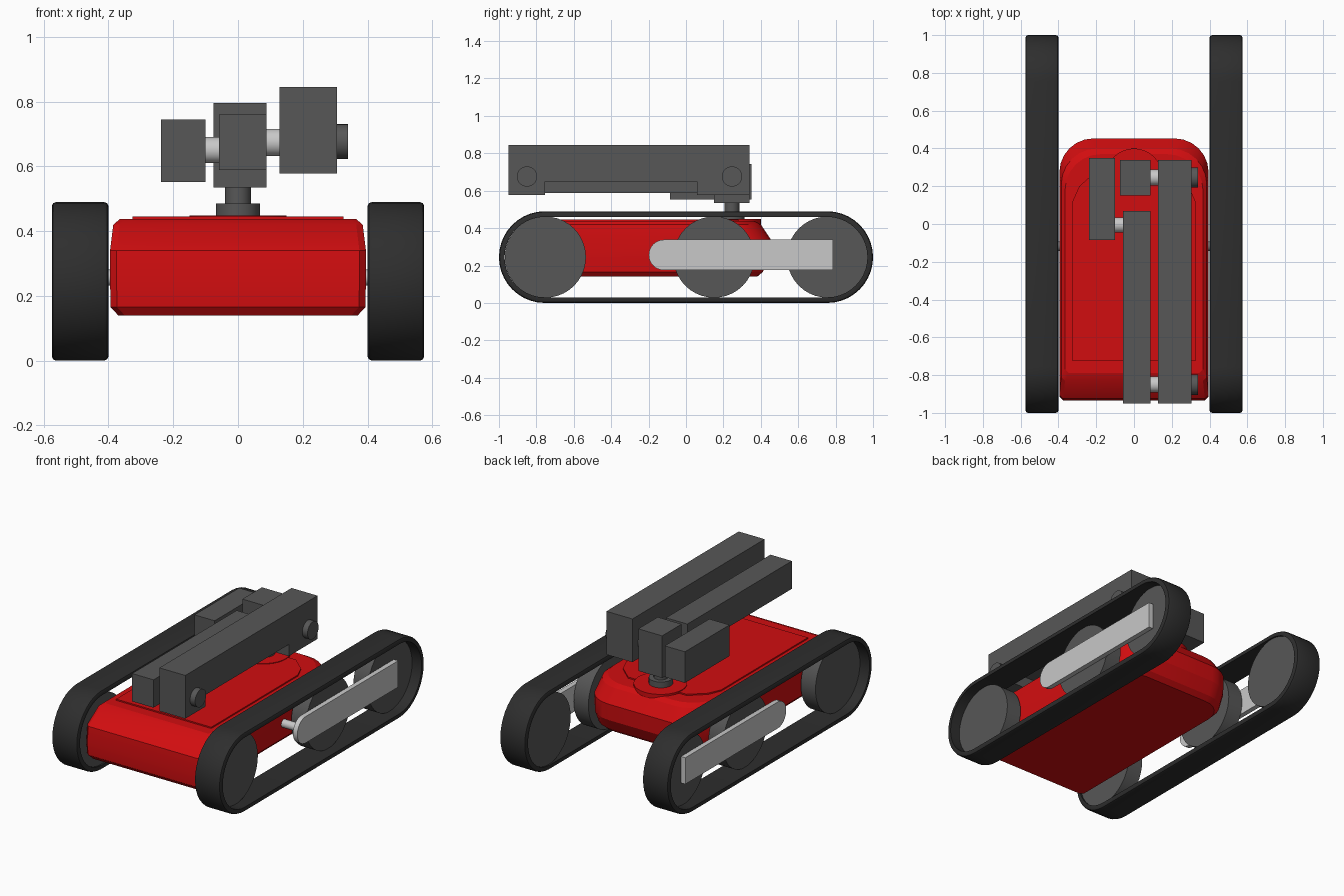
import bpy, bmesh, math
from mathutils import Vector

if "Cube" in bpy.data.objects:
    bpy.data.objects.remove(bpy.data.objects["Cube"])


def material(name, rgb):
    m = bpy.data.materials.new(name)
    m.diffuse_color = (*rgb, 1)
    m.use_nodes = True
    m.node_tree.nodes["Principled BSDF"].inputs["Base Color"].default_value = m.diffuse_color
    return m


RED = material("red paint", (0.64, 0.004, 0.005))
GREY = material("dark grey", (0.095, 0.095, 0.095))
RUBBER = material("black rubber", (0.027, 0.027, 0.027))
LIGHT = material("light metal", (0.58, 0.58, 0.58))


def finish(name, bm, mat, angle=30):
    bmesh.ops.recalc_face_normals(bm, faces=bm.faces)
    me = bpy.data.meshes.new(name)
    bm.to_mesh(me)
    bm.free()
    me.materials.append(mat)
    ob = bpy.data.objects.new(name, me)
    bpy.context.collection.objects.link(ob)
    bpy.ops.object.select_all(action='DESELECT')
    ob.select_set(True)
    bpy.context.view_layer.objects.active = ob
    bpy.ops.object.shade_smooth_by_angle(angle=math.radians(angle))
    return ob


def loft(name, rings, mat, closed=False, angle=30):
    """Skin a list of point rings; cap the ends unless the loft is closed."""
    bm = bmesh.new()
    vs = [[bm.verts.new(p) for p in r] for r in rings]
    pairs = list(zip(vs, vs[1:])) + ([(vs[-1], vs[0])] if closed else [])
    for a, b in pairs:
        n = len(a)
        for i in range(n):
            j = (i + 1) % n
            bm.faces.new((a[i], a[j], b[j], b[i]))
    if not closed:
        bm.faces.new(vs[0])
        bm.faces.new(vs[-1])
    return finish(name, bm, mat, angle)


def side_plate(name, profile, x0, x1, mat):
    """Extrude a (y, z) profile along x."""
    return loft(name, [[(x, y, z) for y, z in profile] for x in (x0, x1)], mat)


def box(name, x0, x1, y0, y1, z0, z1, mat):
    return side_plate(name, [(y0, z0), (y1, z0), (y1, z1), (y0, z1)], x0, x1, mat)


def circle(n, r):
    return [(r * math.cos(2 * math.pi * i / n), r * math.sin(2 * math.pi * i / n)) for i in range(n)]


def cyl_x(name, x0, x1, y, z, r, mat, n=32):
    return side_plate(name, [(y + a, z + b) for a, b in circle(n, r)], x0, x1, mat)


def cyl_z(name, x, y, z0, z1, r, mat, n=32):
    return loft(name, [[(x + a, y + b, z) for a, b in circle(n, r)] for z in (z0, z1)], mat)


# Body hull: stacked outlines with square front and rounded rear corners
def outline(hw, yf, yr, rad, z, ch=0.02):
    half = [(hw - ch, yf), (hw, yf + ch)]
    for i in range(7):
        a = math.pi / 2 * i / 6
        half.append((hw - rad + rad * math.cos(a), yr - rad + rad * math.sin(a)))
    return [(x, y, z) for x, y in half] + [(-x, y, z) for x, y in reversed(half)]


loft("body_hull", [
    outline(0.37, -0.91, 0.38, 0.15, 0.14),
    outline(0.393, -0.93, 0.41, 0.17, 0.165),
    outline(0.395, -0.935, 0.45, 0.18, 0.24),
    outline(0.395, -0.925, 0.453, 0.18, 0.34),
    outline(0.385, -0.83, 0.40, 0.19, 0.42),
    outline(0.365, -0.79, 0.37, 0.19, 0.437),
], RED, angle=20)

# Raised deck panel and turntable rim
panel = [(0.325, -0.725), (0.325, 0.12), (0.29, 0.20), (0.20, 0.28)]
panel += [(-x, y) for x, y in reversed(panel)]
loft("deck_panel", [[(x, y, z) for x, y in panel] for z in (0.43, 0.445)], RED)
cyl_z("turntable_rim", 0, 0.25, 0.42, 0.449, 0.15, RED)

# Tracks, wheels and side arms, repeated on both sides
ZC, YC, STEPS = 0.245, 0.755, 20
SECTION = [(0.215, 0.4), (0.232, 0.4), (0.241, 0.404), (0.245, 0.414),
           (0.245, 0.561), (0.241, 0.571), (0.232, 0.575), (0.215, 0.575)]
for side, s in (("right", 1), ("left", -1)):
    rings = []
    for end in (1, -1):
        for i in range(STEPS + 1):
            a = -math.pi / 2 + math.pi * i / STEPS
            rings.append([(s * x, end * (YC + r * math.cos(a)), ZC + end * r * math.sin(a))
                          for r, x in SECTION])
    loft(side + "_track", rings, RUBBER, closed=True)
    for part, y in (("front", -0.752), ("middle", 0.15), ("rear", 0.757)):
        cyl_x(f"{side}_{part}_wheel", s * 0.41, s * 0.51, y, ZC, 0.217, GREY, 40)
    # Side arm with one round end, and its pivot pin
    arm = [(0.785, 0.175), (0.785, 0.338)]
    for i in range(17):
        a = math.pi / 2 + math.pi * i / 16
        arm.append((-0.118 + 0.0815 * math.cos(a), 0.2565 + 0.0815 * math.sin(a)))
    side_plate(side + "_side_arm", arm, s * 0.515, s * 0.545, LIGHT)
    cyl_x(side + "_arm_pin", s * 0.38, s * 0.52, -0.118, 0.2565, 0.025, LIGHT, 20)

# Manipulator: base, shoulder and three folded links
cyl_z("turret_base", 0, 0.245, 0.44, 0.485, 0.068, GREY)
cyl_z("turret_shaft", 0, 0.245, 0.48, 0.54, 0.04, GREY)
box("shoulder_block", -0.075, 0.088, 0.15, 0.34, 0.535, 0.795, GREY)
side_plate("upper_link", [(-0.95, 0.578), (-0.755, 0.578), (-0.755, 0.65), (0.06, 0.65),
                          (0.06, 0.578), (0.34, 0.578), (0.34, 0.845), (-0.95, 0.845)],
           0.128, 0.305, GREY)
box("forearm_link", -0.058, 0.088, -0.95, 0.07, 0.588, 0.76, GREY)
box("wrist_link", -0.238, -0.1, -0.085, 0.35, 0.552, 0.744, GREY)

# Joint shafts and end caps
for part, y in (("shoulder", 0.246), ("elbow", -0.85)):
    cyl_x(part + "_joint_shaft", 0.08, 0.135, y, 0.674, 0.042, LIGHT)
    cyl_x(part + "_joint_cap", 0.30, 0.34, y, 0.676, 0.054, GREY)
cyl_x("wrist_joint_shaft", -0.105, -0.05, -0.005, 0.65, 0.04, LIGHT)
